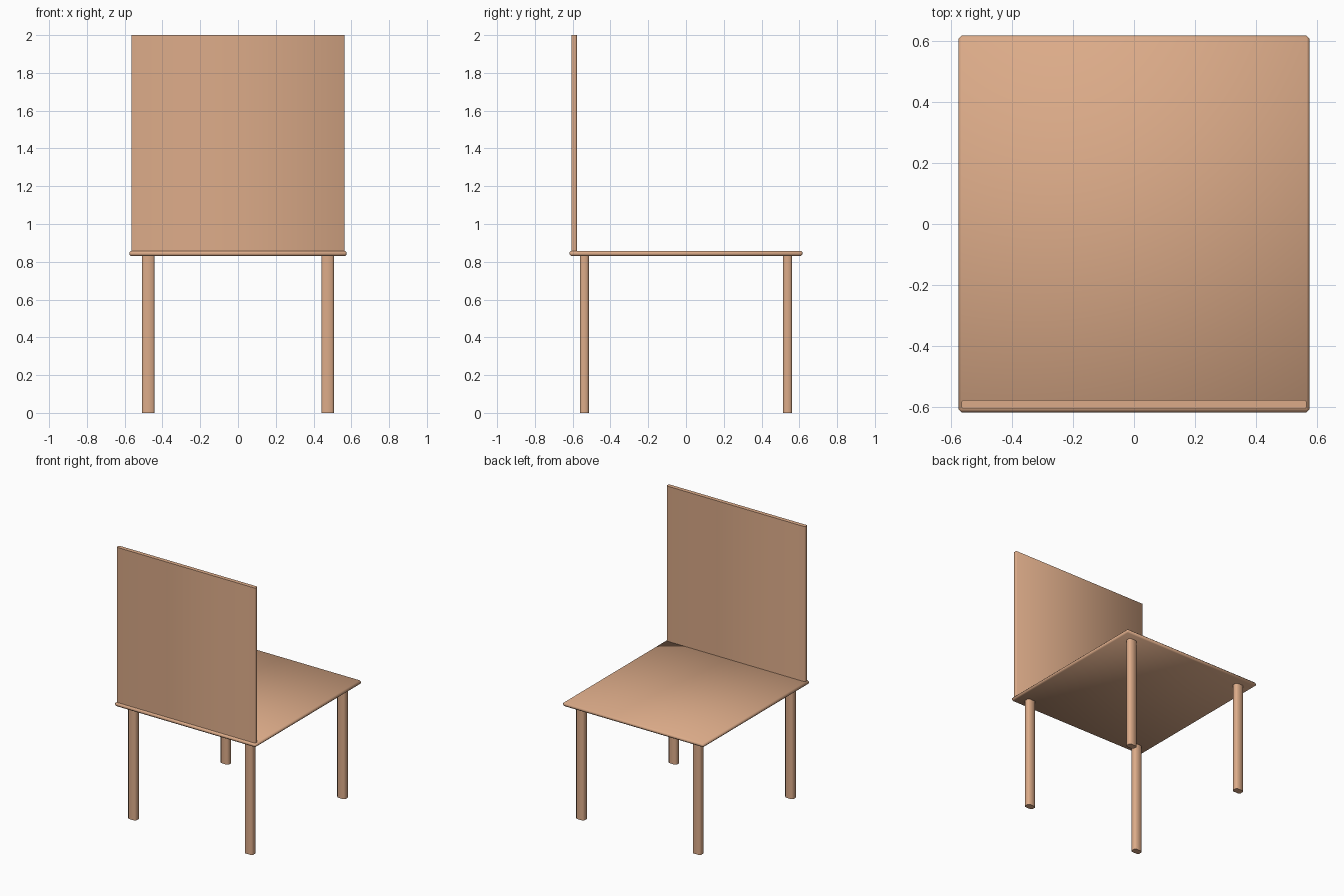
import bpy, bmesh, math

if "Cube" in bpy.data.objects:
    bpy.data.objects.remove(bpy.data.objects["Cube"])

wood = bpy.data.materials.new("wood")
wood.diffuse_color = (0.72, 0.41, 0.25, 1)
wood.use_nodes = True
wood.node_tree.nodes["Principled BSDF"].inputs["Base Color"].default_value = wood.diffuse_color


def box(name, lo, hi, bevel=0.0, segments=1, vertical_only=False):
    """Box between two corners, optionally with bevelled edges."""
    bm = bmesh.new()
    bmesh.ops.create_cube(bm, size=1)
    for v in bm.verts:
        v.co = [l + (c + 0.5) * (h - l) for l, h, c in zip(lo, hi, v.co)]
    edges = [e for e in bm.edges if not vertical_only
             or abs(e.verts[0].co.z - e.verts[1].co.z) > 1e-4]
    if bevel:
        bmesh.ops.bevel(bm, geom=edges, offset=bevel, segments=segments,
                        profile=0.5, affect='EDGES')
    mesh = bpy.data.meshes.new(name)
    bm.to_mesh(mesh)
    bm.free()
    mesh.materials.append(wood)
    ob = bpy.data.objects.new(name, mesh)
    bpy.context.collection.objects.link(ob)
    bpy.ops.object.select_all(action='DESELECT')
    ob.select_set(True)
    bpy.context.view_layer.objects.active = ob
    bpy.ops.object.shade_smooth_by_angle(angle=math.radians(50))
    return ob


# Thin seat slab with softened edges
box("seat", (-0.575, -0.617, 0.83), (0.575, 0.617, 0.858), 0.009)

# Tall flat backrest panel standing on the seat
box("backrest", (-0.565, -0.607, 0.85), (0.565, -0.577, 2.0), 0.006,
    vertical_only=True)

# Four straight legs with chamfered corners
for side, x in (("left", -0.475), ("right", 0.475)):
    for end, y in (("front", -0.538), ("back", 0.538)):
        box(f"{end}_{side}_leg", (x - 0.034, y - 0.024, 0),
            (x + 0.034, y + 0.024, 0.835), 0.011, vertical_only=True)
